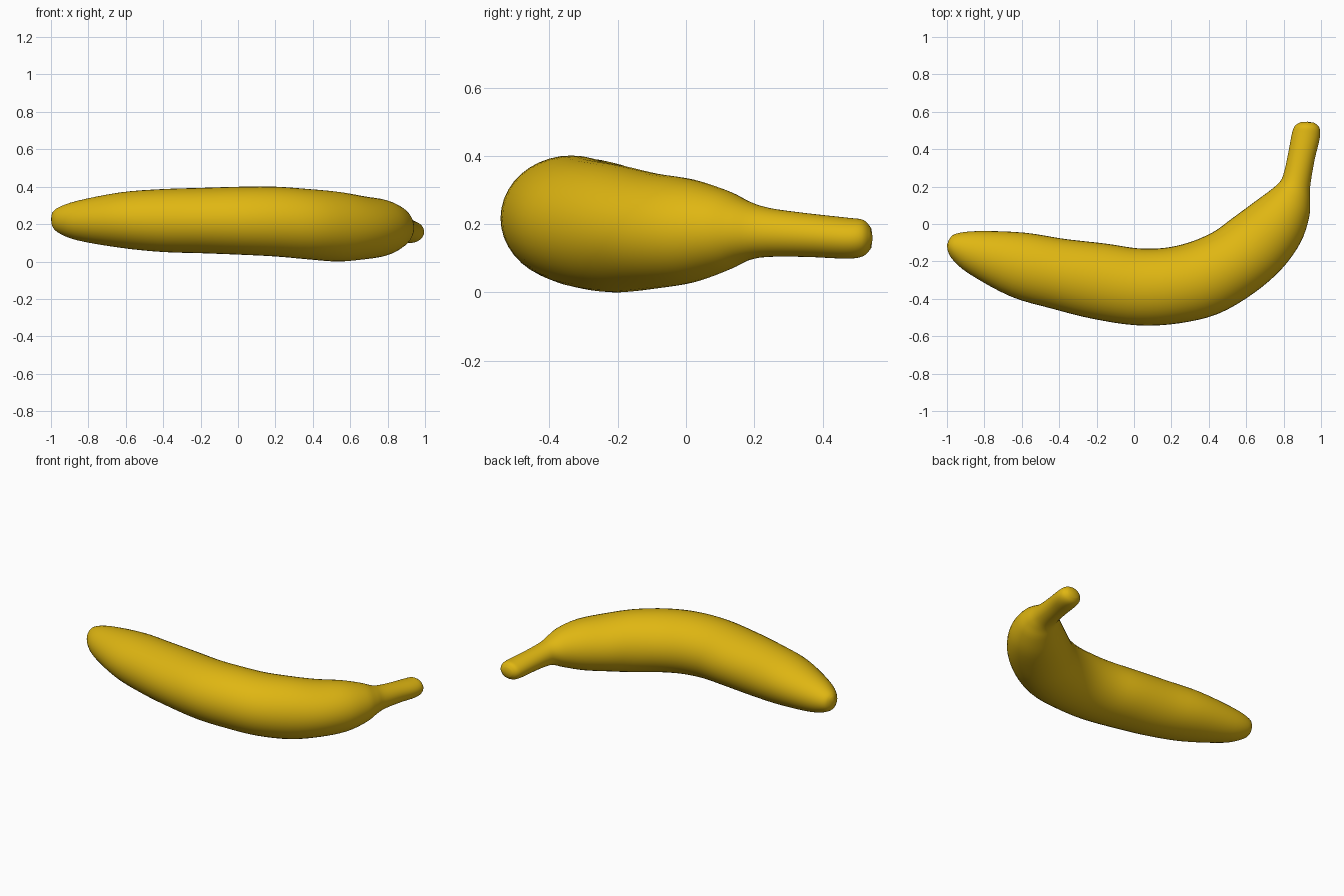
import bpy, bmesh, math
from mathutils import Vector

# Cross-sections: outer x, outer y, inner x, inner y, bottom z, top z
SECTIONS = [
    (-0.997, -0.140, -0.990, -0.085, 0.190, 0.260),
    (-0.970, -0.190, -0.955, -0.053, 0.155, 0.288),
    (-0.880, -0.267, -0.835, -0.038, 0.113, 0.325),
    (-0.660, -0.387, -0.590, -0.046, 0.073, 0.370),
    (-0.440, -0.452, -0.370, -0.080, 0.051, 0.387),
    (-0.220, -0.507, -0.150, -0.105, 0.044, 0.394),
    (0.020, -0.542, 0.020, -0.130, 0.036, 0.400),
    (0.240, -0.531, 0.160, -0.128, 0.027, 0.400),
    (0.450, -0.480, 0.290, -0.100, 0.012, 0.388),
    (0.640, -0.370, 0.420, -0.045, 0.000, 0.373),
    (0.790, -0.240, 0.525, 0.030, 0.010, 0.350),
    (0.890, -0.100, 0.640, 0.115, 0.028, 0.332),
    (0.935, 0.030, 0.735, 0.185, 0.063, 0.300),
    (0.942, 0.120, 0.783, 0.230, 0.093, 0.268),
    (0.942, 0.200, 0.803, 0.280, 0.104, 0.248),
    (0.965, 0.340, 0.823, 0.370, 0.104, 0.232),
    (0.993, 0.460, 0.845, 0.487, 0.099, 0.219),
    (0.991, 0.515, 0.862, 0.526, 0.107, 0.212),
    (0.965, 0.541, 0.890, 0.544, 0.130, 0.188),
]
SIDES, STEPS = 40, 4


def smooth_sections(rows):
    """Catmull-Rom interpolation between neighbouring cross-sections."""
    out = []
    for i in range(len(rows) - 1):
        a, b = rows[max(i - 1, 0)], rows[i]
        c, d = rows[i + 1], rows[min(i + 2, len(rows) - 1)]
        for s in range(STEPS):
            t = s / STEPS
            out.append([0.5 * (2 * q + (r - p) * t + (2 * p - 5 * q + 4 * r - w) * t * t
                               + (3 * q - p - 3 * r + w) * t ** 3)
                        for p, q, r, w in zip(a, b, c, d)])
    return out + [list(rows[-1])]


# Banana skin, lofted from blossom tip to stem
bm = bmesh.new()
rings = []
for ox, oy, ix, iy, lo, hi in smooth_sections(SECTIONS):
    mid = Vector(((ox + ix) / 2, (oy + iy) / 2, (lo + hi) / 2))
    across = Vector(((ox - ix) / 2, (oy - iy) / 2, 0))
    up = Vector((0, 0, (hi - lo) / 2))
    rings.append([bm.verts.new(mid + across * math.cos(k * math.tau / SIDES)
                               + up * math.sin(k * math.tau / SIDES))
                  for k in range(SIDES)])
for r0, r1 in zip(rings, rings[1:]):
    for k in range(SIDES):
        n = (k + 1) % SIDES
        bm.faces.new((r0[k], r0[n], r1[n], r1[k]))

# Slightly domed end caps
for ring, tip in ((rings[0], (-1.0, -0.112, 0.225)), (rings[-1], (0.928, 0.547, 0.159))):
    v = bm.verts.new(tip)
    for k in range(SIDES):
        bm.faces.new((ring[k], ring[(k + 1) % SIDES], v))
bmesh.ops.recalc_face_normals(bm, faces=bm.faces)

mesh = bpy.data.meshes.new("banana")
bm.to_mesh(mesh)
bm.free()
mesh.shade_smooth()

yellow = bpy.data.materials.new("banana yellow")
yellow.diffuse_color = (0.74, 0.47, 0.006, 1)
mesh.materials.append(yellow)
bpy.context.collection.objects.link(bpy.data.objects.new("banana", mesh))
